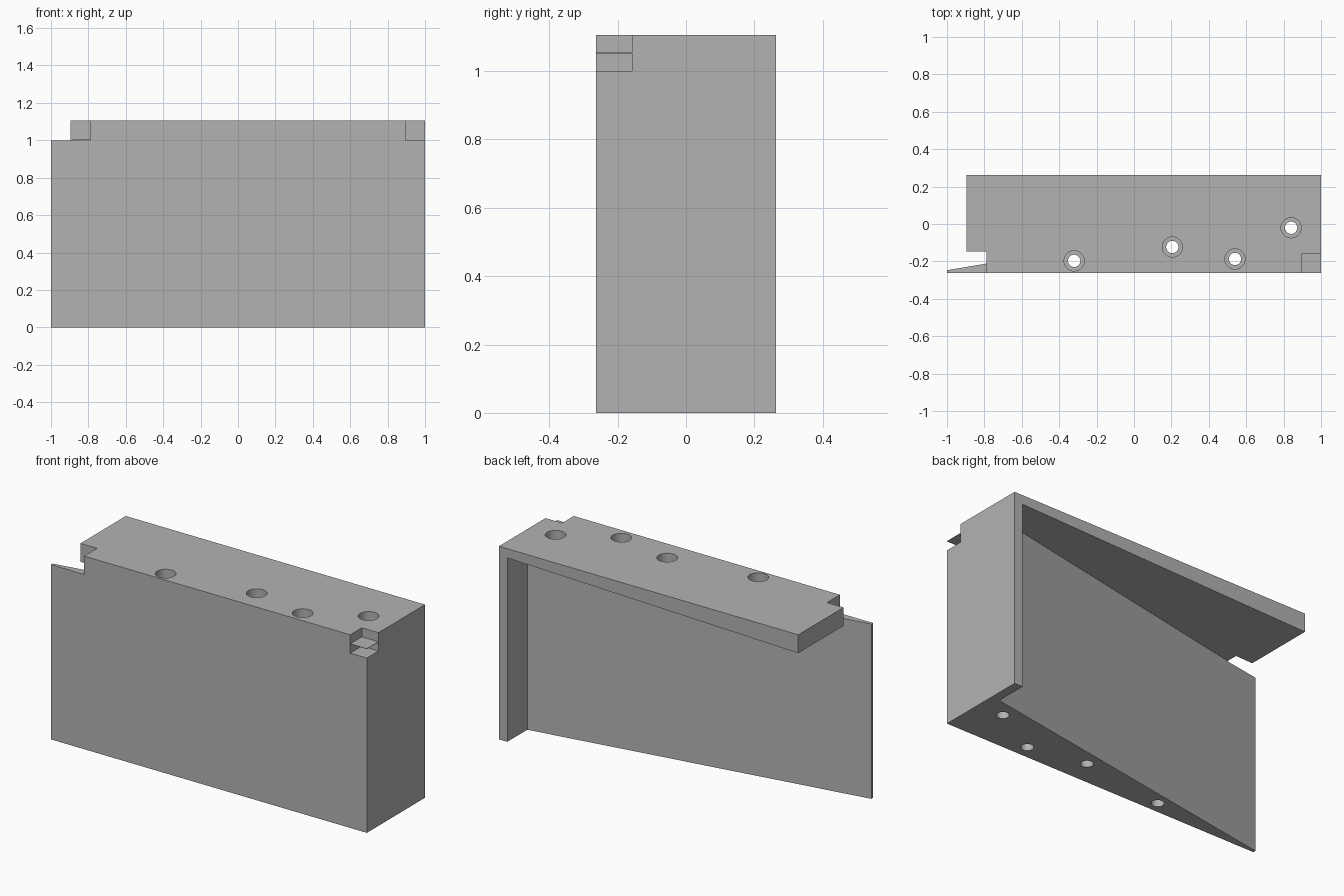
import bpy
import bmesh
import math

if "Cube" in bpy.data.objects:
    bpy.data.objects.remove(bpy.data.objects["Cube"], do_unlink=True)

# Main sizes
U = 2 / 19                 # notch size
D = 2.5 * U                # half depth
TOP = 10.5 * U
WALL_TOP = 9.5 * U
INNER_X = 1 - U / 2        # inner face of the side wall
PLATE_END = -1 + U         # free end of the top plate

grey = bpy.data.materials.new("plain grey")
grey.use_nodes = True
grey.diffuse_color = (0.45, 0.45, 0.45, 1)
grey.node_tree.nodes["Principled BSDF"].inputs["Base Color"].default_value = (0.45, 0.45, 0.45, 1)


def wedge(x):
    """Back surface of the tapering front wall."""
    return -D + 0.016 + 0.169 * (x + 1)


def underside(x):
    """Sloping underside of the top plate."""
    t = (x - PLATE_END) / (INNER_X - PLATE_END)
    return WALL_TOP + t * U / 2


def prism(name, outline, z0, z1):
    """Upright prism; z1 is a height or a function of x."""
    height = z1 if callable(z1) else (lambda x: z1)
    bm = bmesh.new()
    low = [bm.verts.new((x, y, z0)) for x, y in outline]
    high = [bm.verts.new((x, y, height(x))) for x, y in outline]
    bm.faces.new(low[::-1])
    bm.faces.new(high)
    n = len(outline)
    for i in range(n):
        j = (i + 1) % n
        bm.faces.new((low[i], low[j], high[j], high[i]))
    bmesh.ops.recalc_face_normals(bm, faces=bm.faces)
    mesh = bpy.data.meshes.new(name)
    bm.to_mesh(mesh)
    bm.free()
    mesh.materials.append(grey)
    ob = bpy.data.objects.new(name, mesh)
    bpy.context.collection.objects.link(ob)
    return ob


def rect(x0, x1, y0, y1):
    return [(x0, y0), (x1, y0), (x1, y1), (x0, y1)]


def circle(x, y, r, n=32):
    return [(x + r * math.cos(math.tau * i / n), y + r * math.sin(math.tau * i / n))
            for i in range(n)]


def carve(body, cutter):
    """Subtract the cutter, then discard it."""
    cutter.hide_render = True
    mod = body.modifiers.new("cut", 'BOOLEAN')
    mod.operation = 'DIFFERENCE'
    mod.solver = 'EXACT'
    mod.object = cutter
    bpy.context.view_layer.update()
    deps = bpy.context.evaluated_depsgraph_get()
    result = bpy.data.meshes.new_from_object(body.evaluated_get(deps))
    body.modifiers.clear()
    body.data = result
    bpy.data.objects.remove(cutter, do_unlink=True)


body = prism("bracket_body", rect(-1, 1, -D, D), 0, TOP)

# Open cavity behind the front wall and below the top plate
carve(body, prism("cavity", [(-1.1, wedge(-1.1)), (INNER_X, wedge(INNER_X)),
                             (INNER_X, 0.5), (-1.1, 0.5)], -0.1, underside))
# Shortened end of the top plate
carve(body, prism("end_cut", [(-1.1, wedge(-1.1)), (PLATE_END, wedge(PLATE_END)),
                              (PLATE_END, 0.5), (-1.1, 0.5)], 0.9, 1.3))
carve(body, prism("step_cut", rect(-1.1, PLATE_END, -0.5, 0.5), WALL_TOP, 1.3))
# Corner notches
carve(body, prism("right_notch", rect(-1.1, PLATE_END + U, -0.5, -0.147), WALL_TOP, 1.3))
carve(body, prism("left_notch", rect(1 - U, 1.1, -0.5, -D + U), WALL_TOP, 1.3))

# Counterbored vertical holes
for x, y in [(-0.32, -0.197), (0.205, -0.123), (0.54, -0.187), (0.84, -0.02)]:
    carve(body, prism("hole", circle(x, y, 0.033), -0.1, 1.3))
    carve(body, prism("counterbore", circle(x, y, 0.054), WALL_TOP, 1.3))

# Thin shelf inside the left notch
mid = WALL_TOP + U / 2
prism("notch_shelf", rect(1 - U, 1, -D, -D + U), mid - 0.001, mid + 0.001)

body.data.name = "bracket_body"
bpy.ops.object.select_all(action='DESELECT')
body.select_set(True)
bpy.context.view_layer.objects.active = body
bpy.ops.object.shade_smooth_by_angle(angle=math.radians(30))
